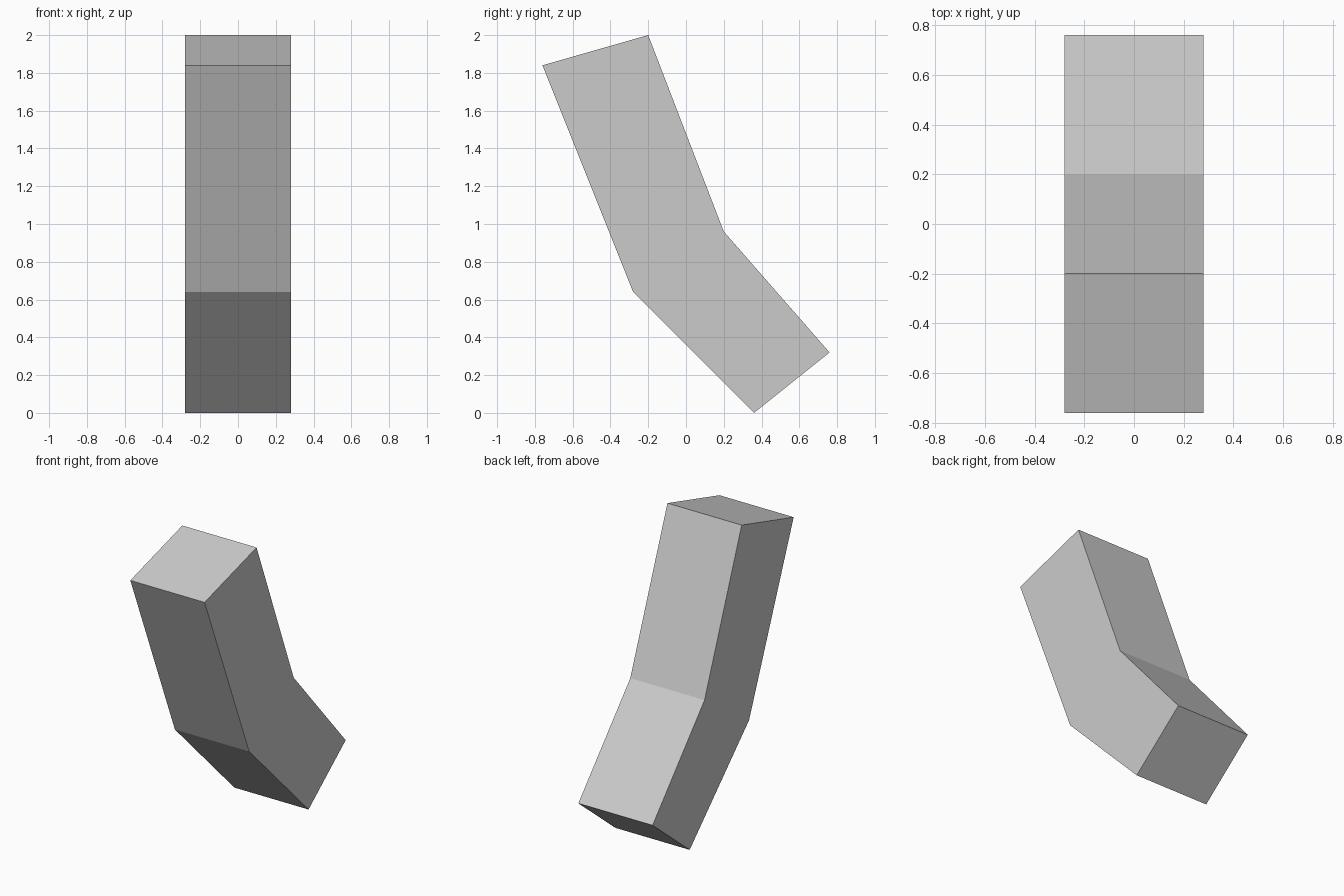
import bpy
import bmesh
from mathutils import Vector

cube = bpy.data.objects.get("Cube")
if cube:
    bpy.data.objects.remove(cube, do_unlink=True)

# Plain light grey material
GREY = (0.6, 0.6, 0.6, 1.0)
mat = bpy.data.materials.new("light_grey")
mat.use_nodes = True
mat.diffuse_color = GREY
mat.node_tree.nodes["Principled BSDF"].inputs["Base Color"].default_value = GREY

# Bent bar: paired front and back corners (y, z) at the foot, bend and top
HALF_WIDTH = 0.28
SECTIONS = [
    ((0.36, 0.0), (0.76, 0.32)),
    ((-0.28, 0.64), (0.20, 0.96)),
    ((-0.76, 1.84), (-0.20, 2.0)),
]

bm = bmesh.new()
rings = []
for front, back in SECTIONS:
    corners = [(-HALF_WIDTH, *front), (HALF_WIDTH, *front),
               (HALF_WIDTH, *back), (-HALF_WIDTH, *back)]
    rings.append([bm.verts.new(Vector(c)) for c in corners])

# Walls between neighbouring sections
for low, high in zip(rings, rings[1:]):
    for i in range(4):
        j = (i + 1) % 4
        bm.faces.new((low[i], low[j], high[j], high[i]))

# End caps
bm.faces.new(rings[0][::-1])
bm.faces.new(rings[-1])
bmesh.ops.recalc_face_normals(bm, faces=bm.faces)

mesh = bpy.data.meshes.new("bent_bar")
bm.to_mesh(mesh)
bm.free()
mesh.materials.append(mat)
bar = bpy.data.objects.new("bent_bar", mesh)
bpy.context.collection.objects.link(bar)
